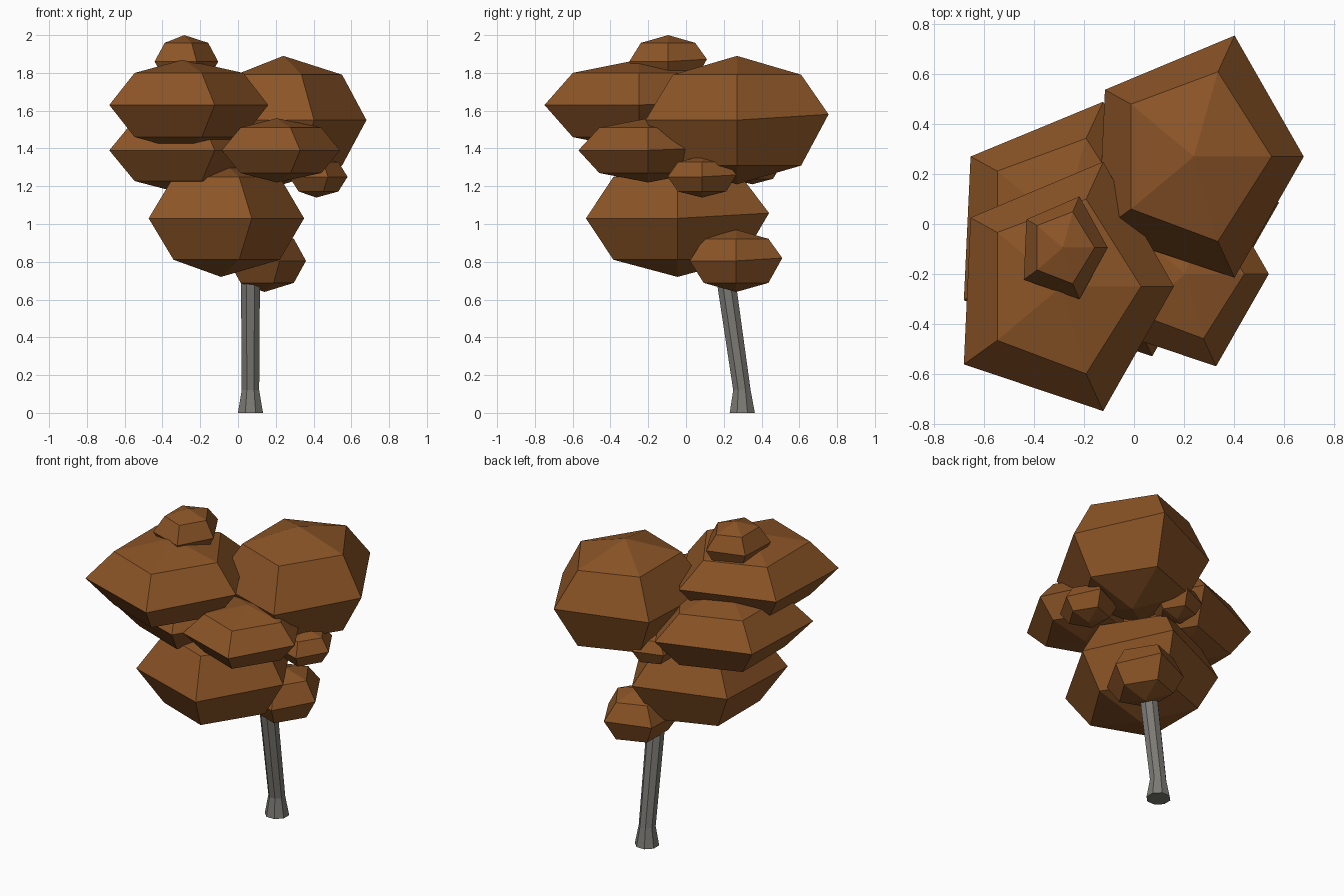
import bpy, bmesh, math
from mathutils import Vector

if "Cube" in bpy.data.objects:
    bpy.data.objects.remove(bpy.data.objects["Cube"])


def material(name, rgb):
    m = bpy.data.materials.new(name)
    m.diffuse_color = (*rgb, 1)
    m.use_nodes = True
    m.node_tree.nodes["Principled BSDF"].inputs["Base Color"].default_value = m.diffuse_color
    return m


BROWN = material("autumn brown", (0.26, 0.09, 0.02))
GREY = material("bark grey", (0.2, 0.195, 0.175))


def loft(name, rings, mat, bottom=None, top=None):
    """Join rings of points from bottom to top; end in a point or a flat cap."""
    bm = bmesh.new()
    vs = [[bm.verts.new(p) for p in r] for r in rings]
    n = len(vs[0])
    for a, b in zip(vs, vs[1:]):
        for i in range(n):
            j = (i + 1) % n
            bm.faces.new((a[i], a[j], b[j], b[i]))
    for ring, tip in ((vs[0], bottom), (vs[-1], top)):
        if tip is None:
            bm.faces.new(ring)
        else:
            t = bm.verts.new(tip)
            for i in range(n):
                bm.faces.new((ring[i], ring[(i + 1) % n], t))
    bmesh.ops.recalc_face_normals(bm, faces=bm.faces)
    me = bpy.data.meshes.new(name)
    bm.to_mesh(me)
    bm.free()
    me.materials.append(mat)
    ob = bpy.data.objects.new(name, me)
    bpy.context.collection.objects.link(ob)
    return ob


def circle(n, r, z, turn=0):
    return [Vector((r * math.cos(2 * math.pi * i / n + turn),
                    r * math.sin(2 * math.pi * i / n + turn), z)) for i in range(n)]


# Leaf clump: five-sided ball with a slightly irregular waist
H = math.sqrt(0.5)
WAIST = [Vector(p) for p in ((1, 0, 0), (.37, .96, .09), (-.81, .53, 0),
                             (-.87, -.6, 0), (.37, -.96, 0))]
UNIT = [circle(5, H, -H), WAIST, circle(5, H, H)]


def clump(name, c, r):
    c, r = Vector(c), Vector(r)
    place = lambda p: c + Vector(p) * r
    loft(name, [[place(p) for p in ring] for ring in UNIT], BROWN,
         place((0, 0, -1)), place((0, 0, 1)))


clump("upper_right_leaves", (.24, .27, 1.55), (.44, .505, .34))
clump("upper_left_leaves", (-.29, -.25, 1.63), (.45, .52, .24))
clump("crown_leaves", (-.285, -.095, 1.86), (.18, .214, .14))
clump("middle_left_leaves", (-.29, 0, 1.39), (.45, .51, .23))
clump("middle_front_leaves", (.205, -.2, 1.39), (.335, .385, .17))
clump("small_right_leaves", (.415, .085, 1.25), (.165, .19, .11))
clump("small_back_leaves", (-.03, .35, 1.31), (.145, .165, .1))
clump("lower_leaves", (-.09, -.045, 1.03), (.44, .505, .31))
clump("bottom_leaves", (.14, .265, .805), (.22, .255, .165))

# Leaning eight-sided trunk with a flared foot
trunk = []
for z, y, r in ((0, .298, .072), (.12, .296, .05), (.66, .218, .054), (.95, .176, .05)):
    trunk.append([p + Vector((.066, y, 0)) for p in circle(8, r, z, math.pi / 8)])
loft("trunk", trunk, GREY)
